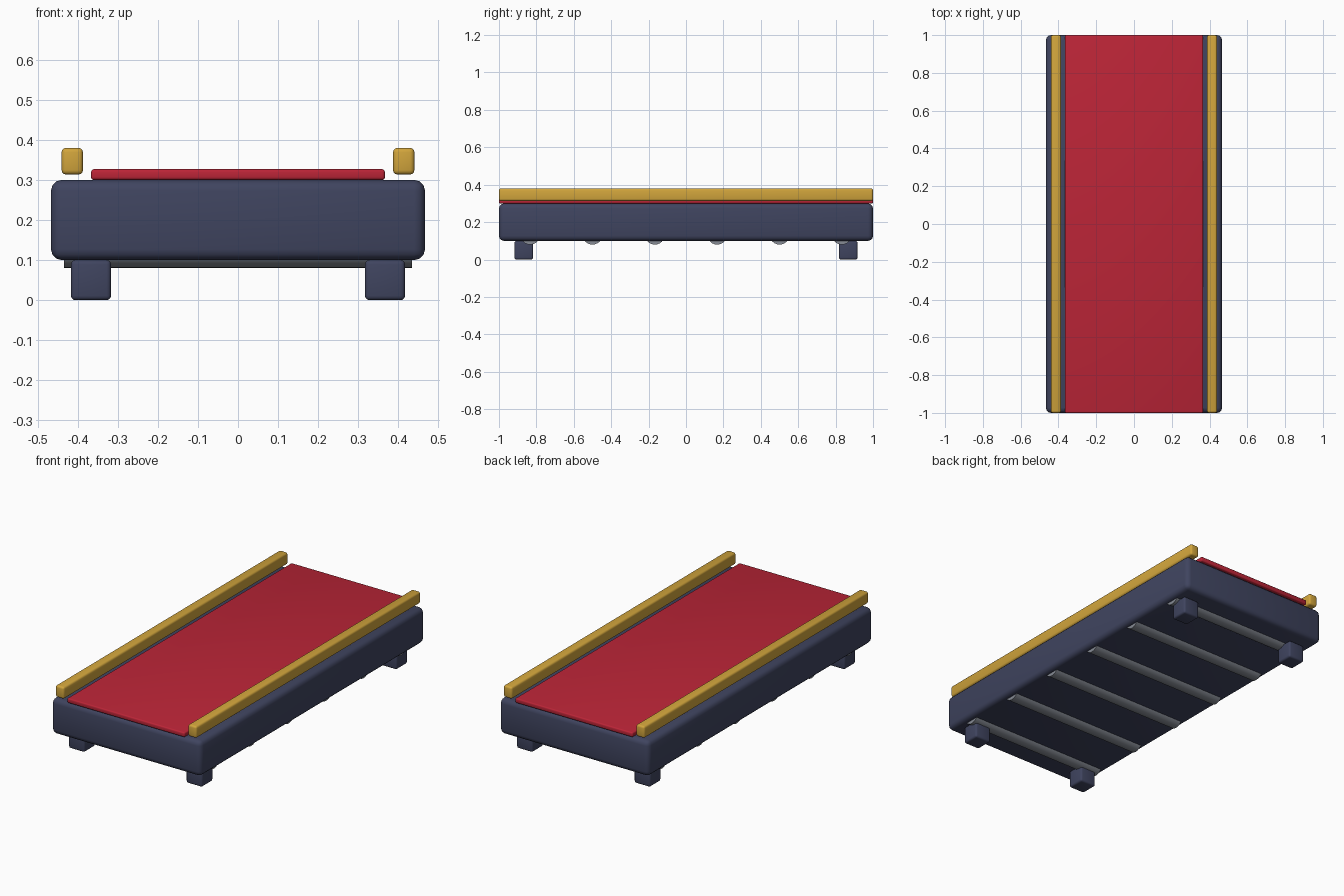
import bpy
import math

if "Cube" in bpy.data.objects:
    bpy.data.objects.remove(bpy.data.objects["Cube"])


def material(name, rgb):
    m = bpy.data.materials.new(name)
    m.diffuse_color = (*rgb, 1.0)
    m.use_nodes = True
    m.node_tree.nodes["Principled BSDF"].inputs["Base Color"].default_value = m.diffuse_color
    return m


NAVY = material("navy frame", (0.050, 0.058, 0.115))
RED = material("red belt", (0.500, 0.018, 0.038))
GOLD = material("gold rail", (0.640, 0.375, 0.045))
GREY = material("grey roller", (0.240, 0.260, 0.300))


def finish(name, mat):
    obj = bpy.context.object
    obj.name = name
    obj.data.materials.append(mat)
    bpy.ops.object.shade_smooth_by_angle(angle=math.radians(35))
    return obj


def box(name, center, size, bevel, mat):
    bpy.ops.mesh.primitive_cube_add(size=1, location=center)
    bpy.context.object.scale = size
    bpy.ops.object.transform_apply(location=False, rotation=False, scale=True)
    mod = bpy.context.object.modifiers.new("rounded edges", 'BEVEL')
    mod.width = bevel
    mod.segments = 3
    bpy.ops.object.modifier_apply(modifier=mod.name)
    return finish(name, mat)


# Main body and the belt on top
box("frame", (0, 0, 0.2), (0.933, 2.0, 0.2), 0.027, NAVY)
box("belt", (0, 0, 0.3133), (0.733, 2.0, 0.0267), 0.007, RED)

# Side rails and corner legs
for sx, side in ((-1, "left"), (1, "right")):
    box(f"{side}_rail", (sx * 0.4133, 0, 0.3467), (0.0533, 2.0, 0.0667), 0.011, GOLD)
    for sy, end in ((-1, "front"), (1, "back")):
        box(f"{end}_{side}_leg", (sx * 0.3667, sy * 0.8667, 0.05),
            (0.1, 0.1, 0.1), 0.011, NAVY)

# Rollers showing through the underside
for i in range(6):
    bpy.ops.mesh.primitive_cylinder_add(
        vertices=24, radius=0.0533, depth=0.867,
        location=(0, -0.8333 + i / 3, 0.1333), rotation=(0, math.pi / 2, 0))
    finish(f"roller_{i + 1}", GREY)
